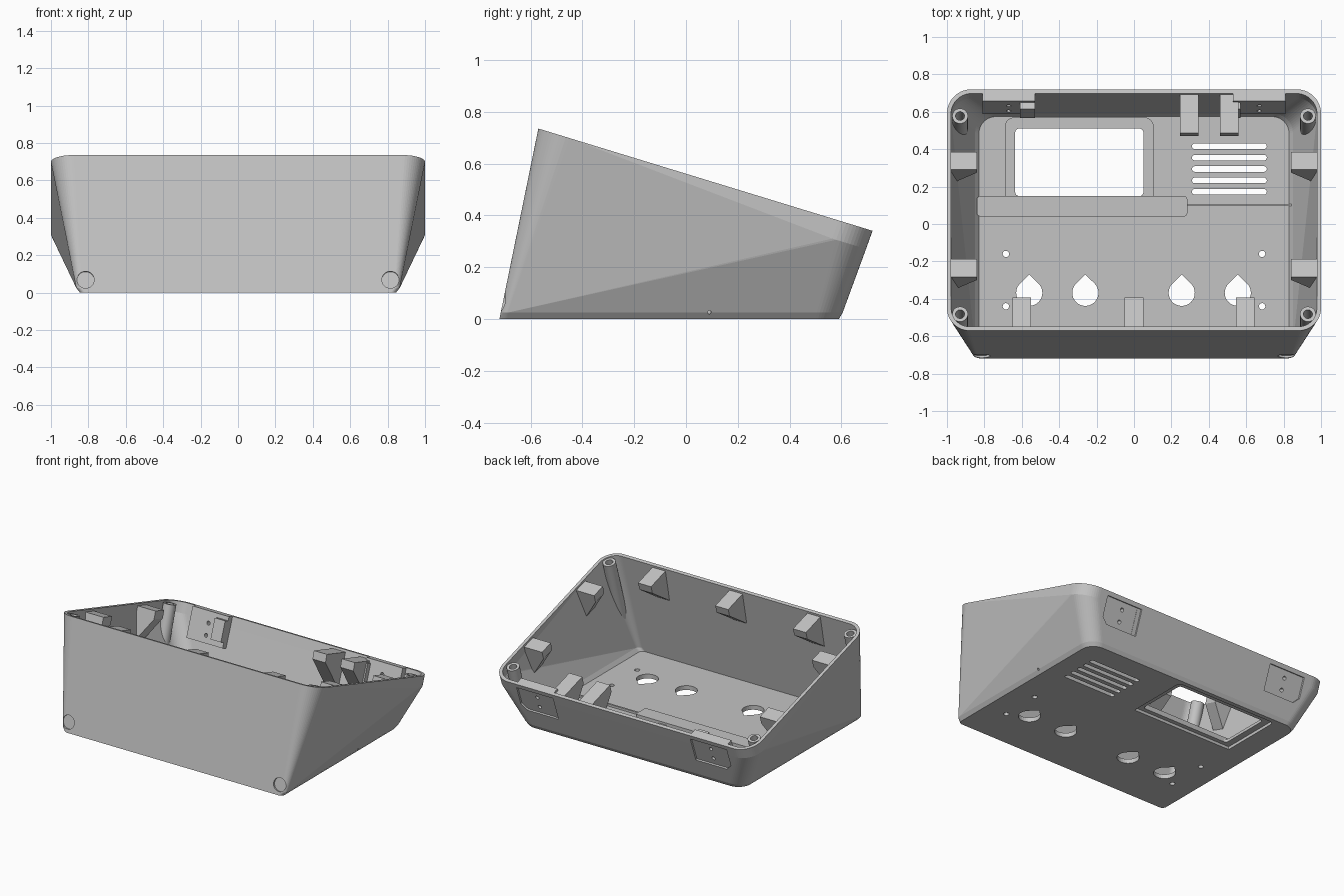
import bpy, bmesh, math
from mathutils import Matrix, Vector

cube = bpy.data.objects.get("Cube")
if cube:
    bpy.data.objects.remove(cube, do_unlink=True)

grey = bpy.data.materials.new("light_grey_plastic")
grey.use_nodes = True
tone = (0.55, 0.55, 0.55, 1)
grey.diffuse_color = tone
grey.node_tree.nodes["Principled BSDF"].inputs["Base Color"].default_value = tone


def make(name, bm):
    bmesh.ops.recalc_face_normals(bm, faces=bm.faces[:])
    mesh = bpy.data.meshes.new(name)
    bm.to_mesh(mesh)
    bm.free()
    mesh.materials.append(grey)
    obj = bpy.data.objects.new(name, mesh)
    bpy.context.collection.objects.link(obj)
    return obj


def hull(name, points):
    bm = bmesh.new()
    for p in points:
        bm.verts.new(p)
    bmesh.ops.convex_hull(bm, input=bm.verts[:])
    bmesh.ops.delete(bm, geom=[v for v in bm.verts if not v.link_faces], context="VERTS")
    return make(name, bm)


def frame(origin, right, up):
    x, y = Vector(right).normalized(), Vector(up).normalized()
    m = Matrix((x, y, x.cross(y))).transposed().to_4x4()
    return Matrix.Translation(origin) @ m


def prism(name, outline, low, high, matrix=Matrix()):
    """Extrude a 2D outline between two local heights."""
    bm = bmesh.new()
    face = bm.faces.new([bm.verts.new((x, y, low)) for x, y in outline])
    moved = bmesh.ops.extrude_face_region(bm, geom=[face])["geom"]
    bmesh.ops.translate(bm, vec=(0, 0, high - low),
                        verts=[g for g in moved if isinstance(g, bmesh.types.BMVert)])
    bmesh.ops.transform(bm, matrix=matrix, verts=bm.verts[:])
    return make(name, bm)


def boolean(obj, tool, kind="DIFFERENCE", keep=False):
    mod = obj.modifiers.new("cut", "BOOLEAN")
    mod.operation, mod.object, mod.solver = kind, tool, "EXACT"
    deps = bpy.context.evaluated_depsgraph_get()
    mesh = bpy.data.meshes.new_from_object(obj.evaluated_get(deps))
    obj.modifiers.clear()
    obj.data = mesh
    if not keep:
        bpy.data.objects.remove(tool, do_unlink=True)


def rounded(x0, x1, y0, y1, front, back, n=14):
    """Rounded rectangle with separate front and back corner radii."""
    pts = []
    for cx, cy, r, a in ((x1 - back, y1 - back, back, 0), (x0 + back, y1 - back, back, 90),
                         (x0 + front, y0 + front, front, 180), (x1 - front, y0 + front, front, 270)):
        for i in range(n + 1 if r else 1):
            t = math.radians(a + 90 * i / n)
            pts.append((cx + r * math.cos(t), cy + r * math.sin(t)))
    return pts


def circle(x, y, r, n=32):
    return [(x + r * math.cos(math.tau * i / n), y + r * math.sin(math.tau * i / n)) for i in range(n)]


SLOPE = 0.306


def shell(name, t, floor, lift=0):
    """Hull of the sloped rim and the narrower base, inset by t."""
    rim = [(x, y, 0.735 - SLOPE * (y + 0.57) + lift)
           for x, y in rounded(t - 1, 1 - t, t - 0.57, 0.72 - t, 0.12 - t, 0.13 - t)]
    pts = rim + [(x, y - 0.025, z - 0.07) for x, y, z in rim if y > 0.585]
    f = floor * 0.2
    pts += [(x, y, floor + 0.025) for x, y in
            rounded(t - 0.865 - f, 0.865 + f - t, t - 0.715 + f, 0.605 - t + f, 0.03, 0.1)]
    pts += [(x, y, floor) for x, y in
            rounded(t - 0.845 - f, 0.845 + f - t, t - 0.72 + f, 0.59 - t + f, 0.03, 0.09)]
    return hull(name, pts)


# Open sloped housing
body = shell("housing", 0, 0)
boolean(body, shell("cavity", 0.022, 0.03, 0.002))
clip = shell("clip", 0.01, 0.01)

# Raised window surround, cross bar and rib on the floor
prism("window_surround", rounded(-0.69, 0.105, 0.1, 0.57, 0, 0.05), 0.028, 0.04)
surround = bpy.data.objects["window_surround"]
boolean(surround, prism("c", rounded(-0.635, 0.05, 0.15, 0.51, 0.02, 0.02), -0.1, 0.2))
prism("cross_bar", rounded(-0.84, 0.285, 0.04, 0.15, 0.02, 0.02), 0.025, 0.055)
prism("floor_rib", rounded(0.28, 0.85, 0.095, 0.108, 0, 0), 0.025, 0.045)

# Window with a wider recess underneath
boolean(body, prism("c", rounded(-0.635, 0.05, 0.15, 0.51, 0.02, 0.02), -0.1, 0.2))
boolean(body, prism("c", rounded(-0.68, 0.095, 0.12, 0.56, 0, 0.03), -0.1, 0.02))

# Speaker slots
for i in range(5):
    y = 0.172 + i * 0.061
    boolean(body, prism("c", rounded(0.31, 0.71, y - 0.015, y + 0.015, 0.0149, 0.0149, 6), -0.1, 0.1))

# Teardrop hanging holes and small screw holes
for x in (-0.56, -0.26, 0.255, 0.555):
    drop = [(x, -0.27)]
    for i in range(25):
        a = math.radians(135 + 270 * i / 24)
        drop.append((x + 0.07 * math.cos(a), -0.368 + 0.07 * math.sin(a)))
    boolean(body, prism("c", drop, -0.1, 0.1))
for x in (-0.685, 0.685):
    for y in (-0.16, -0.44):
        boolean(body, prism("c", circle(x, y, 0.017), -0.1, 0.1))

# Round foot recesses on the front face
front = frame((0, -0.72, 0), (1, 0, 0), (0, 0.15, 0.735))
for x in (-0.815, 0.815):
    boolean(body, prism("c", circle(x, 0.07, 0.046), -0.012, 0.1, front))

# Rim frame: local z is perpendicular to the sloped opening
rim = frame((0, 0.075, 0.5375), (1, 0, 0), (0, 1, -SLOPE))

# Corner screw bosses
for side in (-1, 1):
    for end, v in (("back", 0.528), ("front", -0.58)):
        boss = prism(f"{end}_{'left' if side > 0 else 'right'}_boss",
                     circle(side * 0.93, v, 0.042), -1, -0.008, rim)
        boolean(boss, clip, "INTERSECT", keep=True)
        boolean(boss, prism("c", circle(side * 0.93, v, 0.024), -0.2, 0.1, rim))
        bpy.ops.object.select_all(action="DESELECT")
        boss.select_set(True)
        bpy.context.view_layer.objects.active = boss
        bpy.ops.object.shade_smooth_by_angle(angle=math.radians(30))


# Tapered support tabs just below the rim
def tab(name, x, v, inward, reach):
    outline = [(-0.06, -0.015), (reach, -0.015), (reach, -0.07), (0.03, -0.26), (-0.06, -0.26)]
    local = frame((x, v, 0), (*inward, 0), (0, 0, 1))
    boolean(prism(name, outline, -0.05, 0.05, rim @ local), clip, "INTERSECT", keep=True)


for v, end in ((0.28, "back"), (-0.32, "front")):
    tab(f"left_{end}_tab", 1, v, (-1, 0), 0.16)
    tab(f"right_{end}_tab", -1, v, (1, 0), 0.16)
for i, x in enumerate((-0.6, 0, 0.595)):
    tab(f"front_wall_tab_{i + 1}", x, -0.675, (0, 1), 0.19)
for i, x in enumerate((0.295, 0.51)):
    tab(f"back_wall_tab_{i + 1}", x, 0.675, (0, -1), 0.24)

# Back mounting plates: thick inside, recessed outside, two holes each
back = frame((0, 0.72, 0.34), (-1, 0, 0), (0, 0.115, 0.315))
for side, name in ((1, "right"), (-1, "left")):
    x0, x1 = sorted((side * 0.53, side * 0.81))
    corner = [(side * 0.81, -0.03), (side * 0.53, -0.03), (side * 0.53, -0.21),
              (side * 0.77, -0.21), (side * 0.81, -0.17)]
    plate = prism(f"{name}_mounting_plate", rounded(x0, x1, -0.21, 0.05, 0, 0), -0.065, -0.014, back)
    lug = prism(f"{name}_plate_lug", rounded(*sorted((side * 0.53, side * (0.61 if side > 0 else 0.57))),
                                             -0.17, -0.03, 0, 0), -0.1, -0.05, back)
    boolean(plate, clip, "INTERSECT", keep=True)
    boolean(lug, clip, "INTERSECT", keep=True)
    boolean(body, prism("c", corner, -0.012, 0.1, back))
    for y in (-0.08, -0.16):
        for part in (body, plate):
            boolean(part, prism("c", circle(side * 0.67, y, 0.013, 16), -0.2, 0.1, back))

# Pin hole low on the left side
boolean(body, prism("c", circle(0.09, 0.026, 0.007, 12), 0.84, 1.1, frame((0, 0, 0), (0, 1, 0), (0, 0, 1))))

bpy.data.objects.remove(clip, do_unlink=True)
